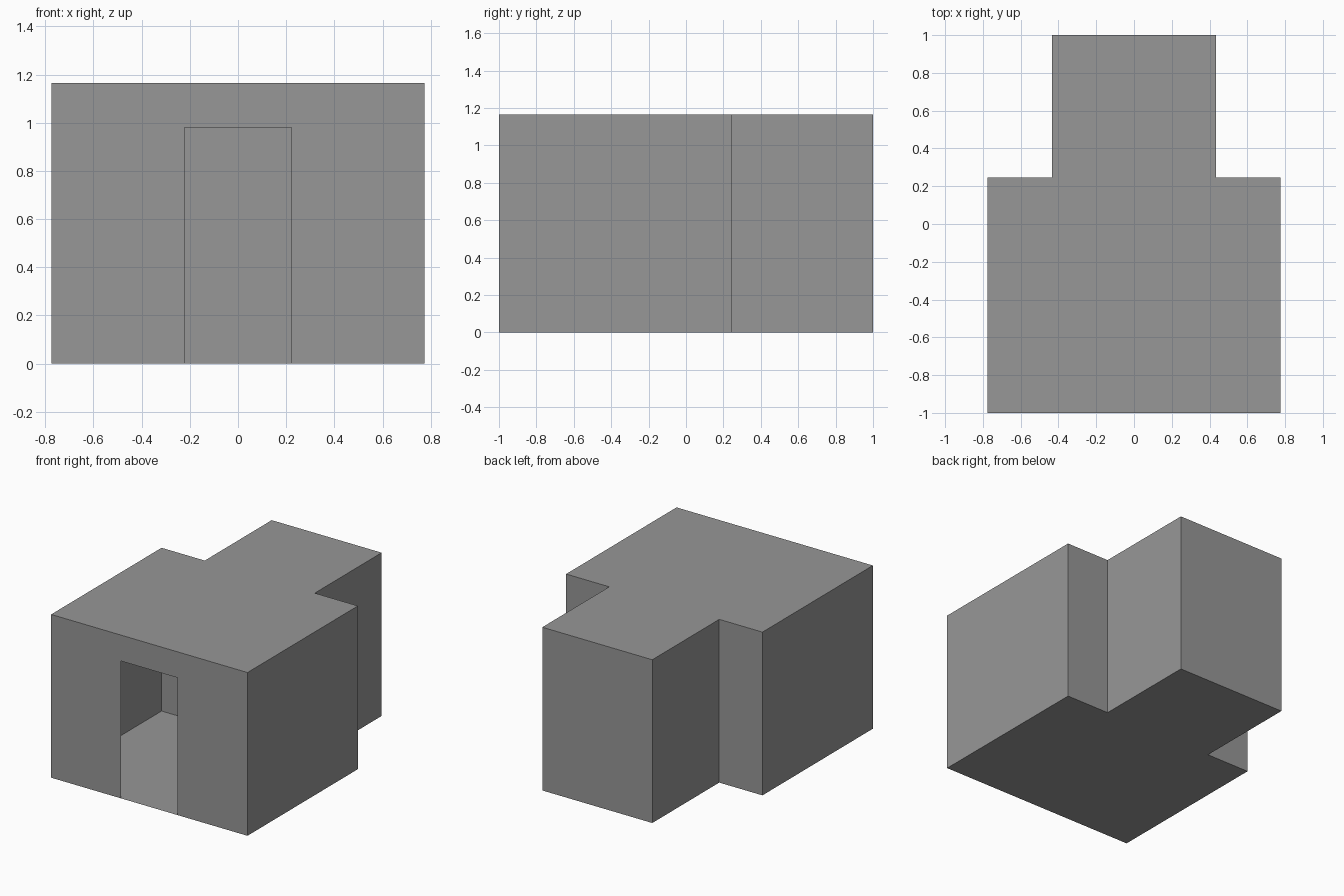
import bpy

# Remove the default object
cube = bpy.data.objects.get("Cube")
if cube:
    bpy.data.objects.remove(cube, do_unlink=True)

# Main sizes
HALF_WIDTH, WING_HALF = 0.775, 0.434
FRONT, STEP, BACK = -1.0, 0.245, 1.0
HEIGHT = 1.165
DOOR_HALF, DOOR_TOP = 0.222, 0.98

# Single wall colour
grey = bpy.data.materials.new("plain grey")
colour = (0.31, 0.31, 0.31, 1)
grey.use_nodes = True
grey.diffuse_color = colour
grey.node_tree.nodes["Principled BSDF"].inputs["Base Color"].default_value = colour


def add_part(name, faces):
    """Make a flat-shaded object from a list of polygons."""
    verts, index = [], []
    for face in faces:
        index.append(range(len(verts), len(verts) + len(face)))
        verts.extend(face)
    mesh = bpy.data.meshes.new(name)
    mesh.from_pydata(verts, [], [list(i) for i in index])
    mesh.materials.append(grey)
    obj = bpy.data.objects.new(name, mesh)
    bpy.context.collection.objects.link(obj)
    return obj


# T-shaped plan: right half mirrored, counter-clockwise from above
half = [(HALF_WIDTH, FRONT), (HALF_WIDTH, STEP), (WING_HALF, STEP), (WING_HALF, BACK)]
plan = half + [(-x, y) for x, y in reversed(half)]

# Floor and flat roof
add_part("floor", [[(x, y, 0) for x, y in reversed(plan)]])
add_part("roof", [[(x, y, HEIGHT) for x, y in plan]])

# Thin side and back walls, one panel per plan edge except the front
panels = []
for (ax, ay), (bx, by) in zip(plan, plan[1:]):
    panels.append([(ax, ay, 0), (bx, by, 0), (bx, by, HEIGHT), (ax, ay, HEIGHT)])
add_part("side_and_back_walls", panels)

# Front wall with an open doorway into the hollow room
outline = [(HALF_WIDTH, HEIGHT), (HALF_WIDTH, 0), (DOOR_HALF, 0), (DOOR_HALF, DOOR_TOP)]
outline += [(-x, z) for x, z in reversed(outline)]
add_part("front_wall", [[(x, FRONT, z) for x, z in reversed(outline)]])
